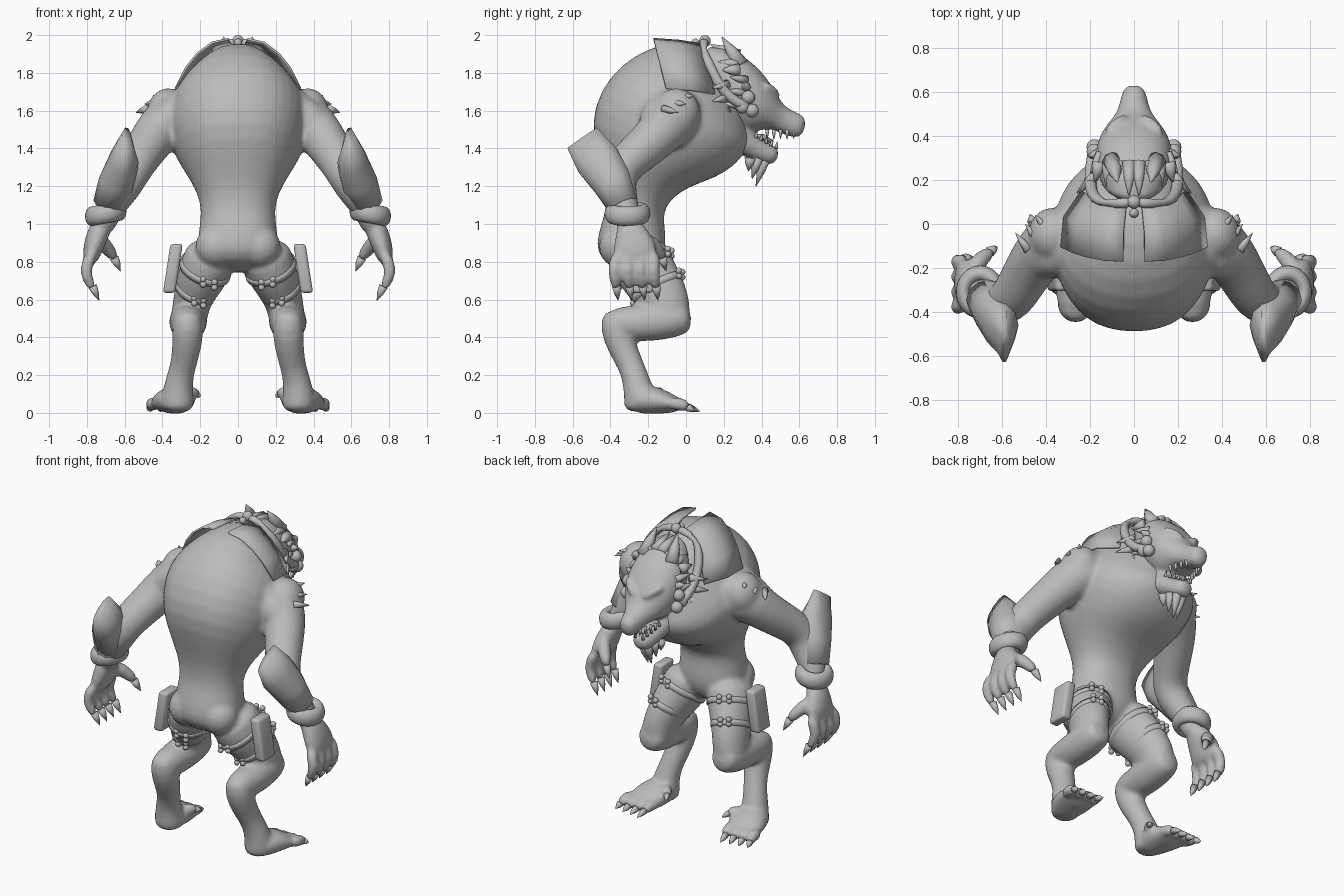
import bpy, bmesh, math
from mathutils import Vector

cube = bpy.data.objects.get("Cube")
if cube:
    bpy.data.objects.remove(cube)

grey = bpy.data.materials.new("plain_grey")
grey.use_nodes = True
colour = (0.5, 0.5, 0.5, 1)
grey.diffuse_color = colour
grey.node_tree.nodes["Principled BSDF"].inputs["Base Color"].default_value = colour
SIDES = ((1, "left_"), (-1, "right_"))


def skin_rings(bm, rings):
    """Bridge a list of equal rings of points into a closed skin."""
    loops = [[bm.verts.new(p) for p in ring] for ring in rings]
    n = len(loops[0])
    for a, b in zip(loops, loops[1:]):
        for i in range(n):
            j = (i + 1) % n
            bm.faces.new((a[i], a[j], b[j], b[i]))
    bm.faces.new(loops[0][::-1])
    bm.faces.new(loops[-1])


def tube(bm, pts, s=1, n=16):
    """Limb along points (x, y, z, radius across[, radius deep])."""
    rings, centres = [], [Vector(p[:3]) for p in pts]
    for k, p in enumerate(pts):
        t = (centres[min(k + 1, len(pts) - 1)] - centres[max(k - 1, 0)]).normalized()
        ref = Vector((1, 0, 0)) if abs(t.x) < 0.9 else Vector((0, 1, 0))
        u = (ref - t * ref.dot(t)).normalized()
        v = t.cross(u)
        ring = []
        for i in range(n):
            a = math.tau * i / n
            q = centres[k] + u * math.cos(a) * p[3] + v * math.sin(a) * p[-1]
            ring.append((q.x * s, q.y, q.z))
        rings.append(ring)
    skin_rings(bm, rings)


def belt(bm, rows, n=20):
    """Symmetric, slightly squared mass from rows (back y, z, front y, z, half width)."""
    rings = []
    for by, bz, fy, fz, w in rows:
        ring = []
        for i in range(n):
            a = math.tau * i / n
            f = (1 - math.cos(a)) / 2
            x = math.copysign(abs(math.sin(a)) ** 0.85, math.sin(a)) if i % (n // 2) else 0
            ring.append((w * x, by + (fy - by) * f, bz + (fz - bz) * f))
        rings.append(ring)
    skin_rings(bm, rings)


def spike(bm, base, tip, r, s=1):
    b, t = Vector(base), Vector(tip)
    m = b.lerp(t, 0.5)
    tube(bm, [(*b, r), (*m, r * 0.7), (*t, r * 0.06)], s, 8)


def ball(bm, centre, r, s=1, stretch=(1, 1, 1)):
    made = bmesh.ops.create_uvsphere(bm, u_segments=16, v_segments=10, radius=r)
    for v in made["verts"]:
        v.co = Vector(v.co[i] * stretch[i] + centre[i] for i in range(3))
        v.co.x *= s


def finish(name, bm, subdivide=0, voxel=0):
    bmesh.ops.recalc_face_normals(bm, faces=bm.faces)
    mesh = bpy.data.meshes.new(name)
    bm.to_mesh(mesh)
    bm.free()
    mesh.materials.append(grey)
    for f in mesh.polygons:
        f.use_smooth = True
    obj = bpy.data.objects.new(name, mesh)
    bpy.context.collection.objects.link(obj)
    if subdivide:
        obj.modifiers.new("round", "SUBSURF").levels = subdivide
        obj.modifiers["round"].render_levels = subdivide
    if voxel:
        mod = obj.modifiers.new("blend", "REMESH")
        mod.mode, mod.voxel_size, mod.use_smooth_shade = "VOXEL", voxel, True
        soft = obj.modifiers.new("soften", "SMOOTH")
        soft.factor, soft.iterations = 0.5, 8
    return obj


# Body: torso, limbs, hands and feet blended into one skin
body = bmesh.new()
belt(body, [(-.33, .74, -.2, .74, .08), (-.46, .81, -.13, .8, .19), (-.48, .9, -.1, .88, .22),
            (-.45, 1, -.11, .98, .205), (-.42, 1.1, -.12, 1.06, .195), (-.43, 1.22, -.08, 1.13, .22),
            (-.47, 1.37, .02, 1.2, .285), (-.51, 1.54, .16, 1.24, .345), (-.46, 1.71, .27, 1.31, .385),
            (-.35, 1.85, .33, 1.39, .38), (-.18, 1.95, .35, 1.44, .28), (0, 1.97, .33, 1.48, .19),
            (.14, 1.92, .33, 1.52, .15)])
thigh = [(.12, -.27, .88, .14, .17), (.17, -.23, .77, .145, .165), (.22, -.15, .66, .115, .15),
         (.25, -.1, .57, .1, .13), (.26, -.08, .49, .1, .11), (.26, -.08, .42, .06, .06)]
arm = [(.2, -.03, 1.6, .17), (.33, -.05, 1.58, .155), (.42, -.12, 1.5, .13), (.48, -.21, 1.41, .115),
       (.535, -.31, 1.33, .108), (.575, -.36, 1.26, .105), (.62, -.36, 1.18, .1),
       (.67, -.33, 1.1, .08), (.7, -.31, 1.03, .068), (.72, -.3, .96, .06)]
for s, side in SIDES:
    tube(body, thigh, s)
    tube(body, [(.26, .03, .51, .07), (.26, -.04, .5, .1), (.265, -.18, .48, .105),
                (.265, -.32, .47, .095), (.265, -.42, .48, .075)], s)
    tube(body, [(.265, -.38, .55, .06), (.265, -.375, .46, .088), (.27, -.34, .35, .08),
                (.29, -.29, .25, .068), (.315, -.26, .16, .075), (.32, -.24, .07, .09),
                (.32, -.24, 0, .09)], s)
    tube(body, [(.32, -.3, .06, .08, .06), (.33, -.2, .075, .11, .085), (.35, -.1, .055, .12, .06),
                (.365, -.03, .035, .105, .035)], s)
    tube(body, arm, s)
    # Deltoid, shoulder muscle behind the arm, and buttock
    ball(body, (.37, -.05, 1.59), .13, s, (.9, 1, 1))
    tube(body, [(.1, -.12, 1.66, .17), (.26, -.13, 1.62, .16), (.37, -.13, 1.56, .13),
                (.44, -.17, 1.48, .09)], s)
    ball(body, (.115, -.35, .88), .115, s)
    # Palm, fingers and thumb
    tube(body, [(.71, -.3, 1.02, .058), (.74, -.29, .95, .06, .09), (.77, -.27, .87, .055, .12),
                (.785, -.26, .79, .038, .12)], s)
    for i in range(4):
        y = -.36 + .065 * i
        tube(body, [(.77, y, .85, .036), (.805, y * 1.06, .78, .036), (.805, y * 1.08 + .01, .72, .034),
                    (.765, y * 1.08 + .02, .65, .026)], s, 10)
    tube(body, [(.74, -.22, .93, .048), (.69, -.15, .87, .04), (.645, -.12, .81, .03)], s, 10)
    # Toes
    for i in range(4):
        x = .275 + .058 * i
        tube(body, [(x, -.1, .05, .038), (x + .005, -.03, .05, .038), (x + .012, .02, .028, .03)], s, 10)
    tube(body, [(.28, -.18, .1, .04), (.24, -.15, .11, .038), (.215, -.11, .1, .028)], s, 10)
finish("body_skin", body, 1, .013)

# Head: skull with snout, lower jaw and brow
head = bmesh.new()
belt(head, [(.04, 1.95, .25, 1.5, .14), (.19, 1.95, .33, 1.48, .18), (.33, 1.88, .38, 1.49, .175),
            (.42, 1.79, .42, 1.5, .15), (.48, 1.69, .46, 1.5, .11), (.52, 1.62, .5, 1.48, .075),
            (.59, 1.59, .565, 1.455, .06), (.645, 1.56, .62, 1.46, .045)])
belt(head, [(.24, 1.6, .22, 1.4, .13), (.33, 1.53, .3, 1.36, .115), (.39, 1.46, .35, 1.34, .085),
            (.45, 1.42, .43, 1.31, .065), (.5, 1.4, .48, 1.32, .045)])
for s, side in SIDES:
    tube(head, [(.03, .49, 1.67, .02), (.08, .46, 1.71, .028), (.13, .41, 1.74, .02)], s, 10)
finish("head", head, 1, .011)

# Ears, swept hair tufts, shoulder tufts and beard
hair = bmesh.new()
for s, side in SIDES:
    spike(hair, (.1, .29, 1.84), (.075, .19, 1.99), .045, s)
    for i in range(4):
        x = .02 + .045 * i
        spike(hair, (x, .28, 1.89 - .025 * i), (x * 1.15, .13 + .02 * i, 1.95 - .045 * i), .035, s)
    for i in range(3):
        z = 1.76 - .07 * i
        spike(hair, (.15, .32, z), (.2, .23 - .02 * i, z + .02), .025, s)
        spike(hair, (.18, .22, z - .02), (.25 + .01 * i, .14, z - .04), .025, s)
        spike(hair, (.4 + .04 * i, -.02 - .05 * i, 1.67 - .03 * i),
              (.45 + .045 * i, .04 - .04 * i, 1.68 - .045 * i), .022, s)
        spike(hair, (.02 + .02 * i, .42 - .04 * i, 1.35), (.012 + .02 * i, .37 - .02 * i, 1.2 + .04 * i), .03, s)
    spike(hair, (.15, .32, 1.72), (.21, .31, 1.74), .03, s)
finish("ears_and_hair", hair)

# Teeth and tongue
teeth = bmesh.new()
for s, side in SIDES:
    for i in range(5):
        y = .43 + .035 * i
        spike(teeth, (.085 - .012 * i, y, 1.5), (.08 - .012 * i, y, 1.45 - .005 * (i % 2)), .011, s)
        spike(teeth, (.07 - .01 * i, .37 + .027 * i, 1.455 - .014 * i),
              (.065 - .01 * i, .375 + .027 * i, 1.495 - .014 * i), .01, s)
tube(teeth, [(0, .32, 1.46, .05, .02), (0, .41, 1.46, .04, .016), (0, .46, 1.43, .02, .01)])
finish("teeth_and_tongue", teeth)

# Collar sheet over each shoulder
for s, side in SIDES:
    bm = bmesh.new()
    profile = [(.05, 1.985), (.14, 1.965), (.22, 1.905), (.28, 1.83), (.335, 1.72)]
    rows = [[bm.verts.new((s * x * k, y + (1.98 - z) * .25, z - drop)) for x, z in profile]
            for y, k, drop in ((-.17, 1, 0), (-.03, .96, .01), (.09, .72, .03))]
    for a, b in zip(rows, rows[1:]):
        for i in range(len(profile) - 1):
            bm.faces.new((a[i], a[i + 1], b[i + 1], b[i]))
    collar = finish(side + "collar", bm)
    collar.modifiers.new("thick", "SOLIDIFY").thickness = .012

# Head cord with knots
cord = bmesh.new()
for s, side in SIDES:
    tube(cord, [(0, .1, 1.965, .025), (.09, .09, 1.955, .027), (.16, .1, 1.9, .027), (.195, .14, 1.8, .028),
                (.2, .2, 1.7, .028), (.195, .27, 1.64, .028), (.185, .34, 1.62, .025)], s, 10)
    for dy, dz in ((0, 0), (.03, .05), (.05, -.02)):
        ball(cord, (.18, .3 + dy, 1.62 + dz), .037, s)
ball(cord, (0, .1, 1.968), .032)
ball(cord, (0, .05, 1.96), .022)
finish("head_cord", cord, 1)

for s, side in SIDES:
    # Forearm guard with a flared point, and wrist cuff
    bm = bmesh.new()
    tube(bm, [(.685, -.335, 1.1, .085), (.64, -.39, 1.22, .1, .11), (.605, -.47, 1.34, .08, .125),
              (.59, -.55, 1.455, .025, .1)], s, 10)
    finish(side + "forearm_guard", bm)
    bm = bmesh.new()
    loops = []
    for i in range(20):
        a = math.tau * i / 20
        cx, cy = math.cos(a) * .077, math.sin(a) * .085
        loops.append([])
        for j in range(10):
            b = math.tau * j / 10
            k = 1 + .48 * math.cos(b)
            loops[i].append(bm.verts.new((s * (.7 + cx * k), -.31 + cy * k,
                                          1.055 + .055 * math.sin(b) - .18 * cx)))
    for i in range(20):
        a, b = loops[i], loops[(i + 1) % 20]
        for j in range(10):
            bm.faces.new((a[j], a[j - 1], b[j - 1], b[j]))
    finish(side + "wrist_cuff", bm, 1)

    # Claws on fingers, thumb and toes
    bm = bmesh.new()
    for i in range(4):
        y = (-.36 + .065 * i) * 1.08 + .02
        spike(bm, (.77, y, .67), (.735, y + .01, .595), .024, s)
        x = .29 + .058 * i
        spike(bm, (x, .01, .03), (x + .008, .075 - .01 * i, .008), .022, s)
    spike(bm, (.655, -.125, .82), (.622, -.105, .75), .025, s)
    spike(bm, (.22, -.12, .1), (.2, -.08, .085), .02, s)
    finish(side + "claws", bm)

    # Thigh straps with buckles
    bm = bmesh.new()
    for x, y, z, w, d in ((.172, -.22, .765, .14, .165), (.222, -.15, .66, .114, .15)):
        tube(bm, [(x - .005, y - .008, z + .015, w, d), (x + .005, y + .008, z - .015, w, d)], s, 24)
        for angle in (60, 85, 250, 275):
            dx = w * math.cos(math.radians(angle))
            dy = .87 * d * math.sin(math.radians(angle))
            for lift in (-.014, .014):
                ball(bm, (x + dx, y + dy, z + .33 * dx + .53 * dy + lift), .017, s)
    finish(side + "thigh_straps", bm)

    # Leg pouch
    bm = bmesh.new()
    bmesh.ops.create_cube(bm, size=1)
    for v in bm.verts:
        x, y, z = v.co
        v.co = (s * (.345 + .065 * x - .04 * z), -.24 + .13 * y, .765 + .26 * z)
    pouch = finish(side + "leg_pouch", bm)
    bevel = pouch.modifiers.new("round", "BEVEL")
    bevel.width, bevel.segments = .018, 3
